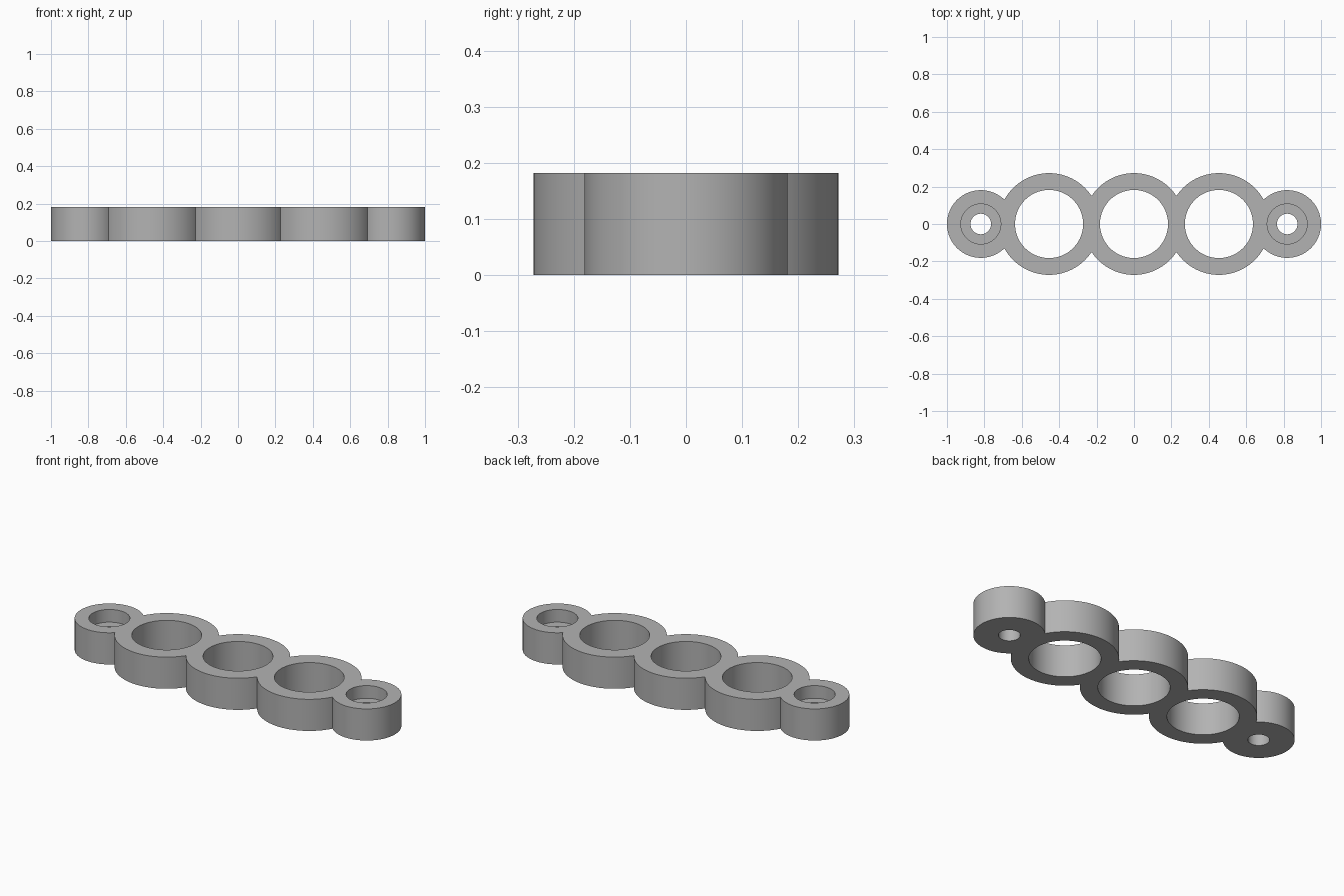
import bpy
import math

cube = bpy.data.objects.get("Cube")
if cube:
    bpy.data.objects.remove(cube, do_unlink=True)

HEIGHT = 0.182
RING_X = (-0.454, 0.0, 0.454)
RING_OUTER, RING_INNER = 0.272, 0.182
EAR_X = (-0.819, 0.819)
EAR_OUTER, SCREW_HOLE, COUNTERBORE = 0.181, 0.055, 0.107
BORE_FLOOR = 0.109

grey = bpy.data.materials.new("plain grey")
grey.use_nodes = True
grey.diffuse_color = (0.45, 0.45, 0.45, 1)
grey.node_tree.nodes["Principled BSDF"].inputs["Base Color"].default_value = grey.diffuse_color


def cylinder(name, x, radius, bottom, top):
    bpy.ops.mesh.primitive_cylinder_add(
        vertices=96, radius=radius, depth=top - bottom, location=(x, 0, (bottom + top) / 2))
    obj = bpy.context.object
    obj.name = name
    obj.data.materials.append(grey)
    return obj


def combine(body, tool, operation):
    """Apply one boolean and discard its tool."""
    tool.hide_render = True
    mod = body.modifiers.new(operation.lower(), "BOOLEAN")
    mod.operation = operation
    mod.solver = "EXACT"
    mod.object = tool
    bpy.ops.object.select_all(action="DESELECT")
    body.select_set(True)
    bpy.context.view_layer.objects.active = body
    bpy.ops.object.modifier_apply(modifier=mod.name)
    bpy.data.objects.remove(tool, do_unlink=True)


# Solid plate: overlapping ring bodies and mounting ears
plate = cylinder("three_ring_mounting_plate", 0, RING_OUTER, 0, HEIGHT)
for x in (RING_X[0], RING_X[2]):
    combine(plate, cylinder("ring_body", x, RING_OUTER, 0, HEIGHT), "UNION")
for x in EAR_X:
    combine(plate, cylinder("mounting_ear", x, EAR_OUTER, 0, HEIGHT), "UNION")

# Large through holes
for x in RING_X:
    combine(plate, cylinder("ring_cutter", x, RING_INNER, -0.1, HEIGHT + 0.1), "DIFFERENCE")

# Counterbored screw holes in the ears
for x in EAR_X:
    combine(plate, cylinder("screw_cutter", x, SCREW_HOLE, -0.1, HEIGHT + 0.1), "DIFFERENCE")
    combine(plate, cylinder("counterbore_cutter", x, COUNTERBORE, BORE_FLOOR, HEIGHT + 0.1), "DIFFERENCE")

bpy.ops.object.select_all(action="DESELECT")
plate.select_set(True)
bpy.context.view_layer.objects.active = plate
bpy.ops.object.shade_smooth_by_angle(angle=math.radians(30))
